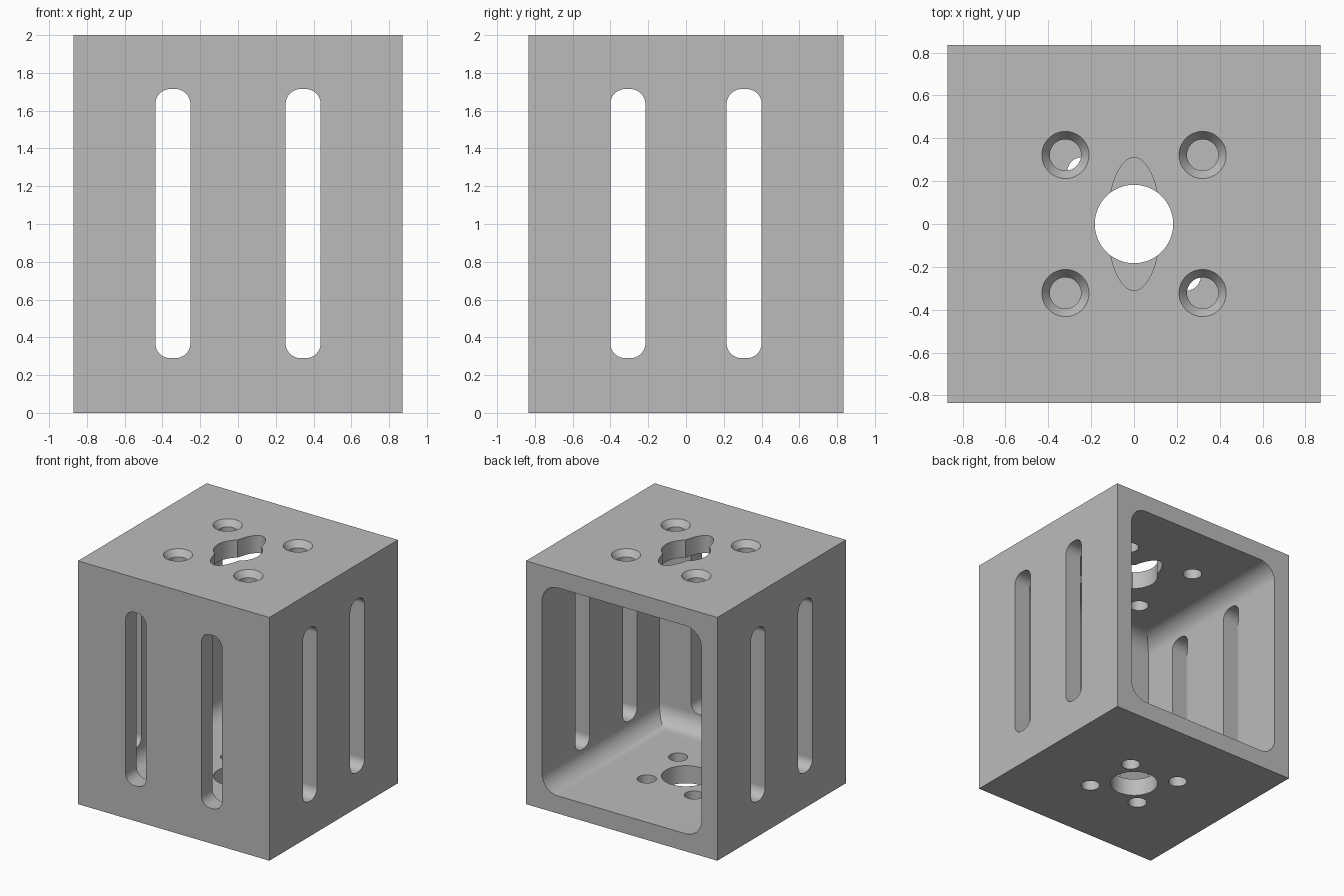
import bpy, bmesh, math
from mathutils import Vector

cube = bpy.data.objects.get("Cube")
if cube:
    bpy.data.objects.remove(cube, do_unlink=True)

W, D, H, T = 1.74, 1.67, 2.0, 0.145      # outer size and wall thickness

grey = bpy.data.materials.new("matte grey")
grey.use_nodes = True
grey.diffuse_color = (0.5, 0.5, 0.5, 1)
grey.node_tree.nodes["Principled BSDF"].inputs["Base Color"].default_value = (0.5, 0.5, 0.5, 1)


def ellipse(cx, cy, rx, ry, n=48):
    return [(cx + rx * math.cos(math.tau * i / n), cy + ry * math.sin(math.tau * i / n))
            for i in range(n)]


def rounded_rect(cx, cy, w, h, r, n=10):
    pts = []
    for k, (sx, sy) in enumerate([(1, 1), (-1, 1), (-1, -1), (1, -1)]):
        for i in range(n + 1):
            a = math.pi / 2 * (k + i / n)
            pts.append((cx + sx * (w / 2 - r) + r * math.cos(a),
                        cy + sy * (h / 2 - r) + r * math.sin(a)))
    return pts


# Place a 2D outline at a distance along the named axis
PLACE = {"x": lambda u, v, d: Vector((d, u, v)),
         "y": lambda u, v, d: Vector((u, d, v)),
         "z": lambda u, v, d: Vector((u, v, d))}


def loft(name, axis, *sections):
    """Solid through (outline, distance) sections."""
    bm = bmesh.new()
    rings = [[bm.verts.new(PLACE[axis](u, v, d)) for u, v in pts] for pts, d in sections]
    for a, b in zip(rings, rings[1:]):
        for i in range(len(a)):
            j = (i + 1) % len(a)
            bm.faces.new((a[i], a[j], b[j], b[i]))
    bm.faces.new(rings[0])
    bm.faces.new(rings[-1])
    bmesh.ops.recalc_face_normals(bm, faces=bm.faces)
    mesh = bpy.data.meshes.new(name)
    bm.to_mesh(mesh)
    bm.free()
    mesh.materials.append(grey)
    obj = bpy.data.objects.new(name, mesh)
    bpy.context.collection.objects.link(obj)
    return obj


def prism(name, axis, pts, lo, hi):
    return loft(name, axis, (pts, lo), (pts, hi))


def combine(target, tool, operation="DIFFERENCE"):
    tool.hide_render = True
    mod = target.modifiers.new("cut", "BOOLEAN")
    mod.operation, mod.object, mod.solver = operation, tool, "EXACT"
    deps = bpy.context.evaluated_depsgraph_get()
    result = bpy.data.meshes.new_from_object(target.evaluated_get(deps))
    target.modifiers.clear()
    target.data = result
    bpy.data.objects.remove(tool, do_unlink=True)


# Outer block
body = prism("slotted_housing", "z",
             [(-W / 2, -D / 2), (W / 2, -D / 2), (W / 2, D / 2), (-W / 2, D / 2)], 0, H)

# Cavity open at the back, filleted along floor and ceiling
inner_h = H - 2 * T
cavity = prism("cavity_cutter", "y", rounded_rect(0, H / 2, W - 2 * T, inner_h, T), -D / 2 + T, D)
depth_profile = rounded_rect(D / 2, H / 2, 2 * (D - T), inner_h, T)
combine(cavity, prism("depth_cutter", "x", depth_profile, -W, W), "INTERSECT")
combine(body, cavity)

# Vent slots in the front and both sides
for s in (-1, 1):
    slot = rounded_rect(s * 0.345, 1.002, 0.186, 1.425, 0.08)
    combine(body, prism("front_slot_cutter", "y", slot, -D, 0))
    slot = rounded_rect(s * 0.308, 1.002, 0.186, 1.425, 0.08)
    combine(body, prism("side_slot_cutter", "x", slot, -W, W))

# Centre bore through both plates, with an elongated opening on top
combine(body, prism("bore_cutter", "z", ellipse(0, 0, 0.183, 0.183, 64), -0.1, H + 0.1))
combine(body, prism("oval_cutter", "z", ellipse(0, 0, 0.123, 0.31, 64), H / 2, H + 0.1))

# Countersunk holes in the top, plain holes in the base
for sx in (-1, 1):
    for sy in (-1, 1):
        x, y = sx * 0.32, sy * 0.322
        bore, rim = ellipse(x, y, 0.073, 0.073), ellipse(x, y, 0.11, 0.11)
        combine(body, loft("countersink_cutter", "z", (bore, H / 2), (bore, H - 0.05),
                           (rim, H), (rim, H + 0.1)))
        r = 0.21 if sx == sy else 0.24
        combine(body, prism("base_hole_cutter", "z",
                            ellipse(sx * r, sy * r, 0.072, 0.072), -0.1, H / 2))

# Smooth curved walls, crisp edges
bpy.ops.object.select_all(action="DESELECT")
body.select_set(True)
bpy.context.view_layer.objects.active = body
bpy.ops.object.shade_smooth_by_angle(angle=math.radians(30))
weighted = body.modifiers.new("weighted_normals", "WEIGHTED_NORMAL")
weighted.keep_sharp = True
